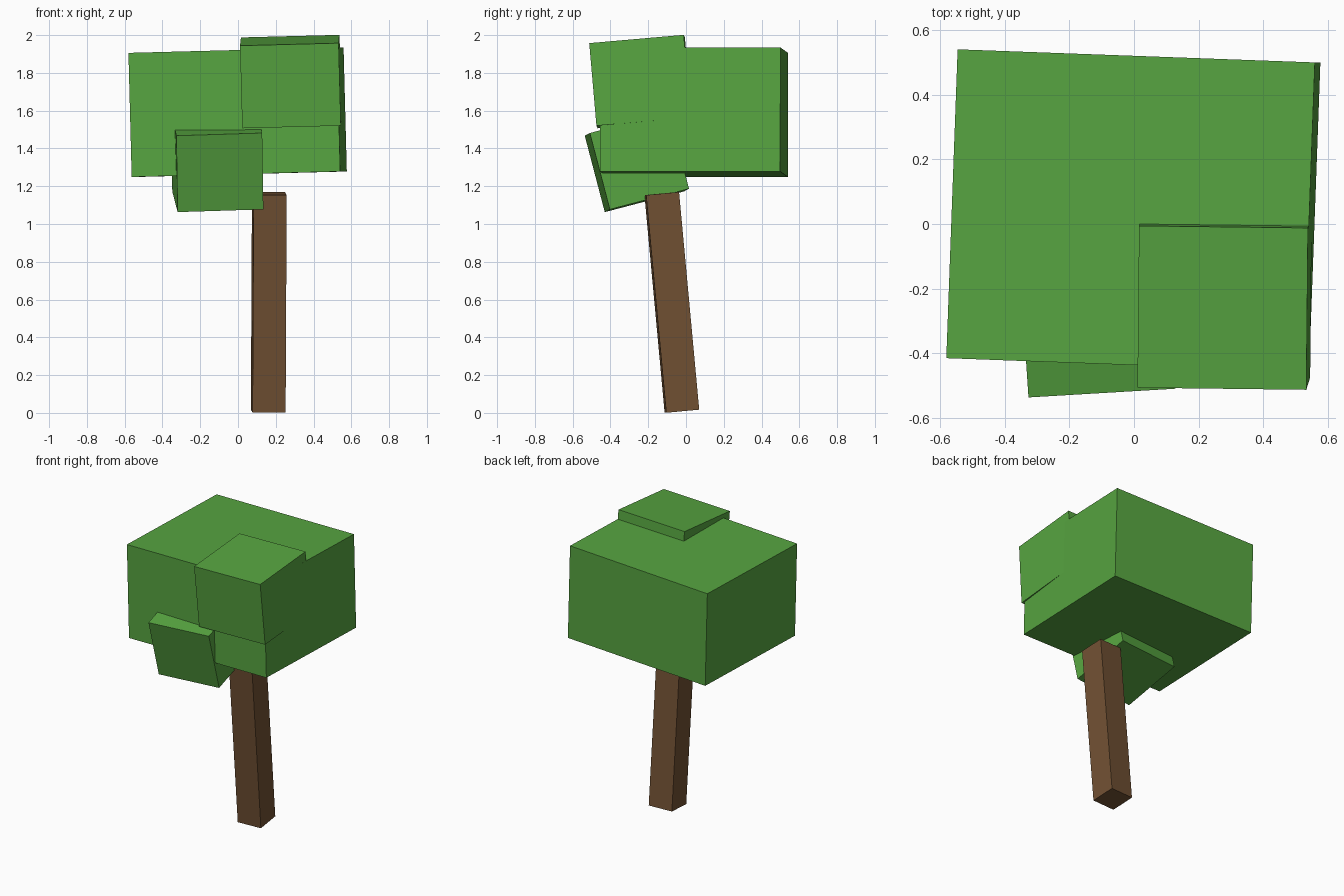
import bpy
from math import radians

cube = bpy.data.objects.get("Cube")
if cube:
    bpy.data.objects.remove(cube, do_unlink=True)


def make_material(name, rgb):
    mat = bpy.data.materials.new(name)
    mat.use_nodes = True
    color = (*rgb, 1.0)
    mat.diffuse_color = color
    mat.node_tree.nodes["Principled BSDF"].inputs["Base Color"].default_value = color
    return mat


def add_block(name, size, center, tilt, mat):
    """Flat-shaded box with given size, centre and tilt in degrees."""
    bpy.ops.mesh.primitive_cube_add(
        size=1, location=center, rotation=[radians(a) for a in tilt])
    block = bpy.context.object
    block.name = name
    block.scale = size
    bpy.ops.object.transform_apply(location=False, rotation=False, scale=True)
    block.data.materials.append(mat)
    return block


leaf_green = make_material("leaf green", (0.095, 0.375, 0.052))
bark_brown = make_material("bark brown", (0.165, 0.082, 0.033))

# Leaning square trunk
add_block("trunk", (0.175, 0.175, 1.157), (0.163, -0.075, 0.585),
          (5.3, 0, 3), bark_brown)

# Main crown and two smaller tilted leaf clumps
add_block("main_crown", (1.105, 0.955, 0.657), (-0.002, 0.042, 1.592),
          (0, -1.5, -2.1), leaf_green)
add_block("upper_clump", (0.522, 0.502, 0.439), (0.28, -0.24, 1.754),
          (5, -1.5, -0.7), leaf_green)
add_block("lower_clump", (0.455, 0.434, 0.418), (-0.11, -0.26, 1.327),
          (14.6, -1.8, 3.4), leaf_green)
